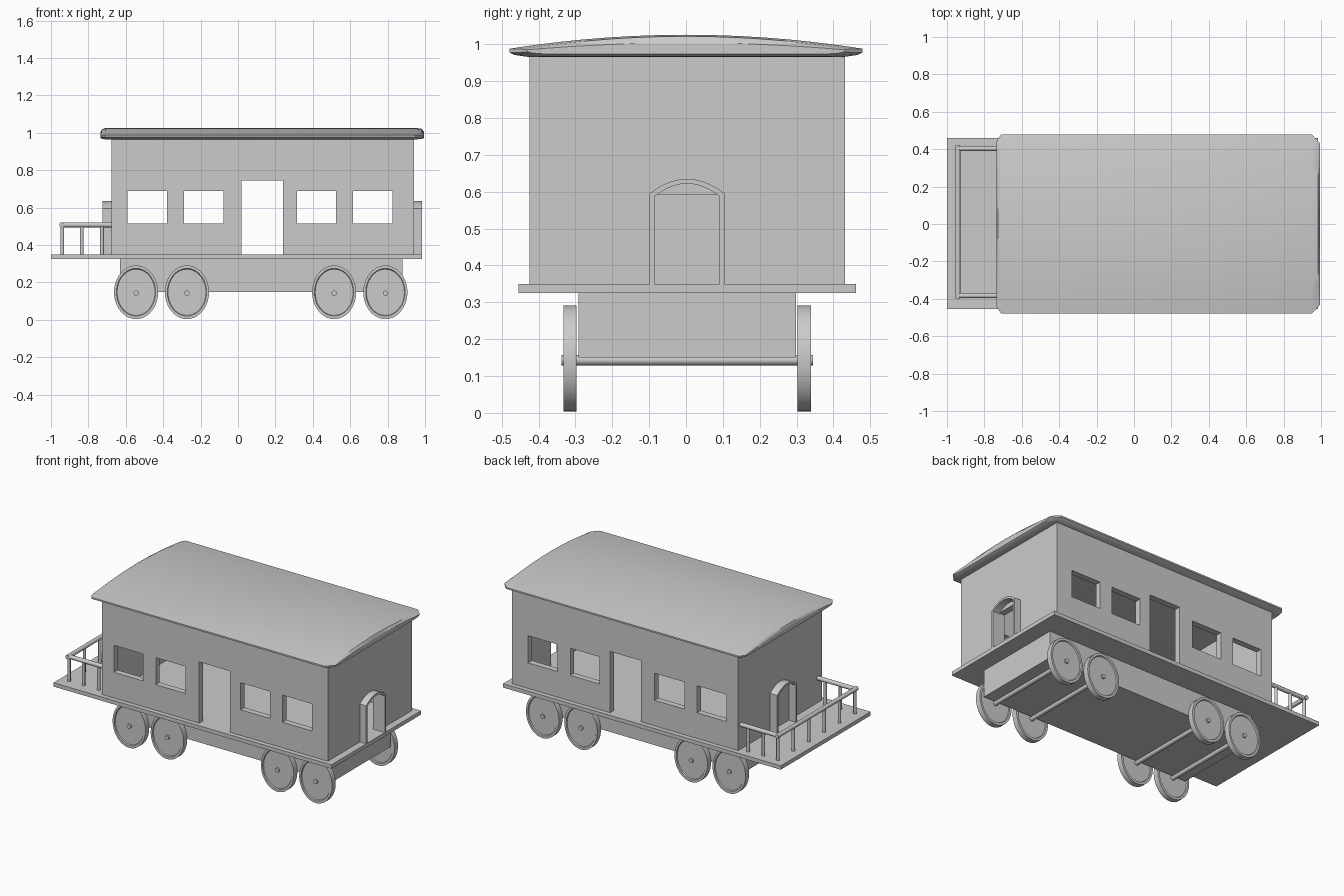
import bpy, bmesh, math
from mathutils import Vector

if "Cube" in bpy.data.objects:
    bpy.data.objects.remove(bpy.data.objects["Cube"])

CY = 0.003  # slight sideways offset of the whole body


def make(name, verts, faces, smooth=False):
    me = bpy.data.meshes.new(name)
    bm = bmesh.new()
    vs = [bm.verts.new(v) for v in verts]
    for f in faces:
        bm.faces.new([vs[i] for i in f])
    bmesh.ops.recalc_face_normals(bm, faces=bm.faces)
    bm.to_mesh(me)
    bm.free()
    ob = bpy.data.objects.new(name, me)
    bpy.context.collection.objects.link(ob)
    if smooth:
        bpy.ops.object.select_all(action='DESELECT')
        ob.select_set(True)
        bpy.context.view_layer.objects.active = ob
        bpy.ops.object.shade_smooth_by_angle(angle=math.radians(35))
    return ob


def box(name, x0, x1, y0, y1, z0, z1):
    v = [(x, y, z) for x in (x0, x1) for y in (y0, y1) for z in (z0, z1)]
    f = [(0, 1, 3, 2), (4, 6, 7, 5), (0, 4, 5, 1), (2, 3, 7, 6), (0, 2, 6, 4), (1, 5, 7, 3)]
    return make(name, v, f)


def loft(name, rings, caps=True, close=False, smooth=False):
    n, m = len(rings[0]), len(rings)
    verts = [p for r in rings for p in r]
    faces = []
    for i in range(m if close else m - 1):
        a, b = i * n, (i + 1) % m * n
        faces += [(a + j, a + (j + 1) % n, b + (j + 1) % n, b + j) for j in range(n)]
    if caps:
        faces += [tuple(range(n)), tuple(range((m - 1) * n, m * n))]
    return make(name, verts, faces, smooth)


def rod(name, a, b, r, n=12):
    a, b = Vector(a), Vector(b)
    q = (b - a).to_track_quat('Z', 'Y')
    off = [q @ Vector((r * math.cos(2 * math.pi * k / n), r * math.sin(2 * math.pi * k / n), 0))
           for k in range(n)]
    return loft(name, [[a + o for o in off], [b + o for o in off]], smooth=True)


# deck and chassis
box("deck", -1.0, 0.985, CY - 0.458, CY + 0.458, 0.325, 0.35)
box("chassis", -0.63, 0.88, CY - 0.295, CY + 0.295, 0.15, 0.326)

# cabin walls with openings cut out
walls = box("cabin_walls", -0.675, 0.94, CY - 0.428, CY + 0.428, 0.35, 0.972)
T = 0.04
cuts = [(-0.675 + T, 0.94 - T, CY - 0.428 + T, CY + 0.428 - T, 0.3, 1.1),
        (0.02, 0.24, -0.6, 0.6, 0.3, 0.745),
        (0.85, 1.0, CY - 0.088, CY + 0.088, 0.3, 0.592)]
for x0, x1 in ((-0.59, -0.38), (-0.29, -0.077), (0.315, 0.525), (0.615, 0.827)):
    cuts.append((x0, x1, -0.6, 0.6, 0.515, 0.69))
for c in cuts:
    cutter = box("cutter", *c)
    cutter.hide_render = True
    mod = walls.modifiers.new("opening", 'BOOLEAN')
    mod.operation, mod.solver, mod.object = 'DIFFERENCE', 'EXACT', cutter
    bpy.context.view_layer.objects.active = walls
    bpy.ops.object.modifier_apply(modifier=mod.name)
    bpy.data.objects.remove(cutter)


# arched frames round the end doors
def arch(w, z_side, z_top, n=10):
    pts = [(-w, 0.35)]
    for k in range(n + 1):
        t = -1 + 2 * k / n
        pts.append((w * t, z_side + (z_top - z_side) * (1 - t * t)))
    return pts + [(w, 0.35)]


for name, x0, x1 in (("left_door_frame", -0.725, -0.67), ("right_door_frame", 0.935, 0.985)):
    rings = []
    for o, i in zip(arch(0.102, 0.595, 0.635), arch(0.088, 0.588, 0.622)):
        rings.append([(x0, CY + o[0], o[1]), (x1, CY + o[0], o[1]),
                      (x1, CY + i[0], i[1]), (x0, CY + i[0], i[1])])
    loft(name, rings)


# shallow arched roof, tapering at both ends
def roof_ring(x, w, t, n=20):
    zm = 0.982
    ring = []
    for k in range(n + 1):
        u = -math.cos(math.pi * k / n)
        ring.append((x, u * w, zm + t * (0.006 + 0.038 * (1 - u * u)) + 0))
    for u, z in ((1.0, -0.004), (0.97, -0.011), (0.88, -0.017),
                 (-0.88, -0.017), (-0.97, -0.011), (-1.0, -0.004)):
        ring.append((x, u * w, zm + t * z))
    return ring


loft("roof", [roof_ring(*s) for s in (
    (-0.735, 0.44, 0.5), (-0.728, 0.455, 0.8), (-0.71, 0.479, 1.0), (0.95, 0.479, 1.0),
    (0.983, 0.446, 0.9), (0.995, 0.43, 0.5))], smooth=True)


# wheels: stretched discs with a raised rim on both faces
def wheel(name, x, y):
    profile = [(0.09, 0.012), (0.86, 0.012), (0.89, 0.018), (1.0, 0.018),
               (1.0, -0.018), (0.89, -0.018), (0.86, -0.012), (0.09, -0.012)]
    n = 40
    rings = []
    for r, d in profile:
        rings.append([(x + 0.118 * r * math.cos(2 * math.pi * k / n), y + d,
                       0.1475 + 0.1435 * r * math.sin(2 * math.pi * k / n)) for k in range(n)])
    loft(name, rings, smooth=True)


for i, x in enumerate((-0.545, -0.273, 0.514, 0.788)):
    for side, s in (("front", -1), ("back", 1)):
        wheel(f"{side}_wheel_{i + 1}", x, CY + s * 0.318)
    rod(f"axle_{i + 1}", (x, CY - 0.341, 0.143), (x, CY + 0.341, 0.143), 0.014)

# platform railing
XR, YB, YF, ZR = -0.942, 0.403, -0.383, 0.508
rod("end_rail", (XR, YF - 0.015, ZR), (XR, YB + 0.018, ZR), 0.0135)
for side, y in (("front", YF), ("back", YB)):
    rod(f"{side}_rail", (XR, y, ZR), (-0.67, y, ZR), 0.0135)
    for k, x in enumerate((-0.835, -0.727)):
        rod(f"{side}_rail_post_{k + 1}", (x, y, 0.345), (x, y, ZR), 0.01)
for k in range(6):
    y = YF + (YB - YF) * k / 5
    rod(f"end_rail_post_{k + 1}", (XR + 0.003, y, 0.345), (XR + 0.003, y, ZR), 0.01)
